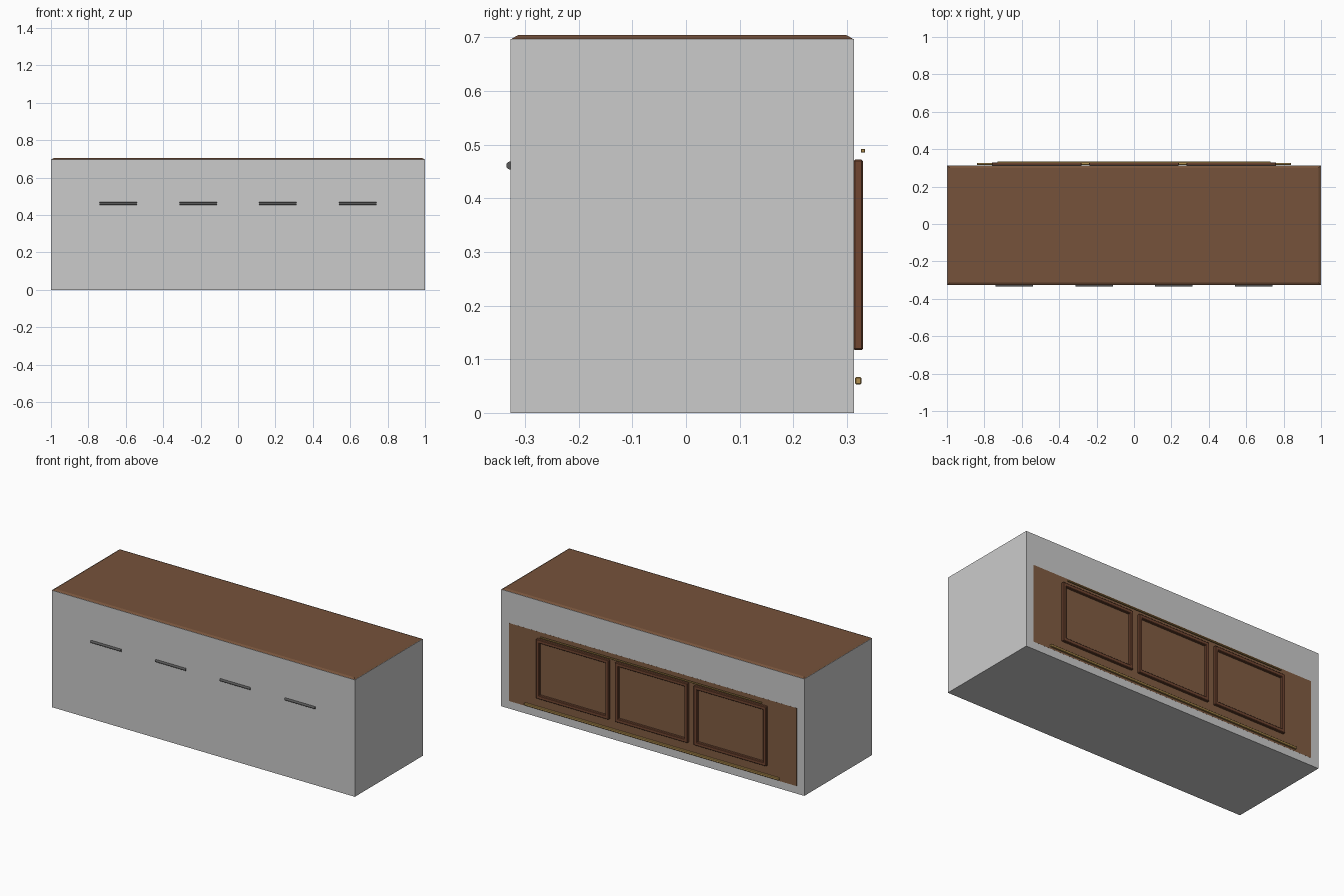
import bpy, math

if "Cube" in bpy.data.objects:
    bpy.data.objects.remove(bpy.data.objects["Cube"])


def mat(name, rgb):
    m = bpy.data.materials.new(name)
    m.diffuse_color = (*rgb, 1)
    m.use_nodes = True
    m.node_tree.nodes["Principled BSDF"].inputs["Base Color"].default_value = m.diffuse_color
    return m


top_wood = mat("top_wood", (0.18, 0.085, 0.043))
panel_wood = mat("panel_wood", (0.22, 0.11, 0.055))
frame_wood = mat("frame_wood", (0.16, 0.06, 0.03))
brass = mat("brass", (0.45, 0.28, 0.08))
metal = mat("dark_metal", (0.10, 0.10, 0.10))


def box(name, x, y, z, material=None, bevel=0):
    """Box from (min, max) ranges."""
    bpy.ops.mesh.primitive_cube_add(size=1, location=[(a + b) / 2 for a, b in (x, y, z)])
    o = bpy.context.object
    o.name = name
    o.scale = [b - a for a, b in (x, y, z)]
    bpy.ops.object.transform_apply(location=False, rotation=False, scale=True)
    if material:
        o.data.materials.append(material)
    if bevel:
        b = o.modifiers.new("bevel", 'BEVEL')
        b.width = bevel
        b.segments = 1
    return o


BACK = 0.313

# cabinet body
box("cabinet_body", (-1, 1), (-0.327, BACK), (0, 0.697))

# worktop with chamfered upper edge
top = box("worktop", (-0.998, 0.998), (-0.325, 0.311), (0.66, 0.697), top_wood)
bpy.context.view_layer.objects.active = top
me = top.data
import bmesh
bm = bmesh.new()
bm.from_mesh(me)
bm.normal_update()
upper = [f for f in bm.faces if f.normal.z > 0.9]
bmesh.ops.inset_region(bm, faces=upper, thickness=0.017)
for v in upper[0].verts:
    v.co.z += 0.007
bm.to_mesh(me)
bm.free()

# drawer pulls
for i, x in enumerate((-0.64, -0.213, 0.213, 0.64)):
    bpy.ops.mesh.primitive_cylinder_add(vertices=16, radius=0.0075, depth=0.2,
                                        location=(x, -0.3275, 0.461),
                                        rotation=(0, math.pi / 2, 0))
    o = bpy.context.object
    o.name = f"drawer_pull_{i + 1}"
    o.data.materials.append(metal)
    bpy.ops.object.shade_smooth_by_angle()

# back panel, practically flush with the body
box("back_panel", (-0.95, 0.95), (0.30, BACK + 0.0004), (0.045, 0.51), panel_wood)

# three moulding frames on the back
T, HW, Z0, Z1 = 0.022, 0.24, 0.117, 0.472
for i, cx in enumerate((-0.52, 0, 0.52)):
    y = (BACK - 0.001, 0.33)
    for s, z in (("lower", Z0), ("upper", Z1 - T)):
        box(f"frame_{i + 1}_{s}_rail", (cx - HW, cx + HW), y, (z, z + T), frame_wood, 0.003)
    for s, x in (("left", cx - HW), ("right", cx + HW - T)):
        box(f"frame_{i + 1}_{s}_stile", (x, x + T), y, (Z0 + T / 2, Z1 - T / 2), frame_wood, 0.003)

# brass trim strips
box("lower_brass_strip", (-0.84, 0.84), (0.315, 0.327), (0.053, 0.067), brass, 0.002)
box("upper_brass_strip", (-0.73, 0.73), (0.326, 0.334), (0.485, 0.492), brass, 0.001)
